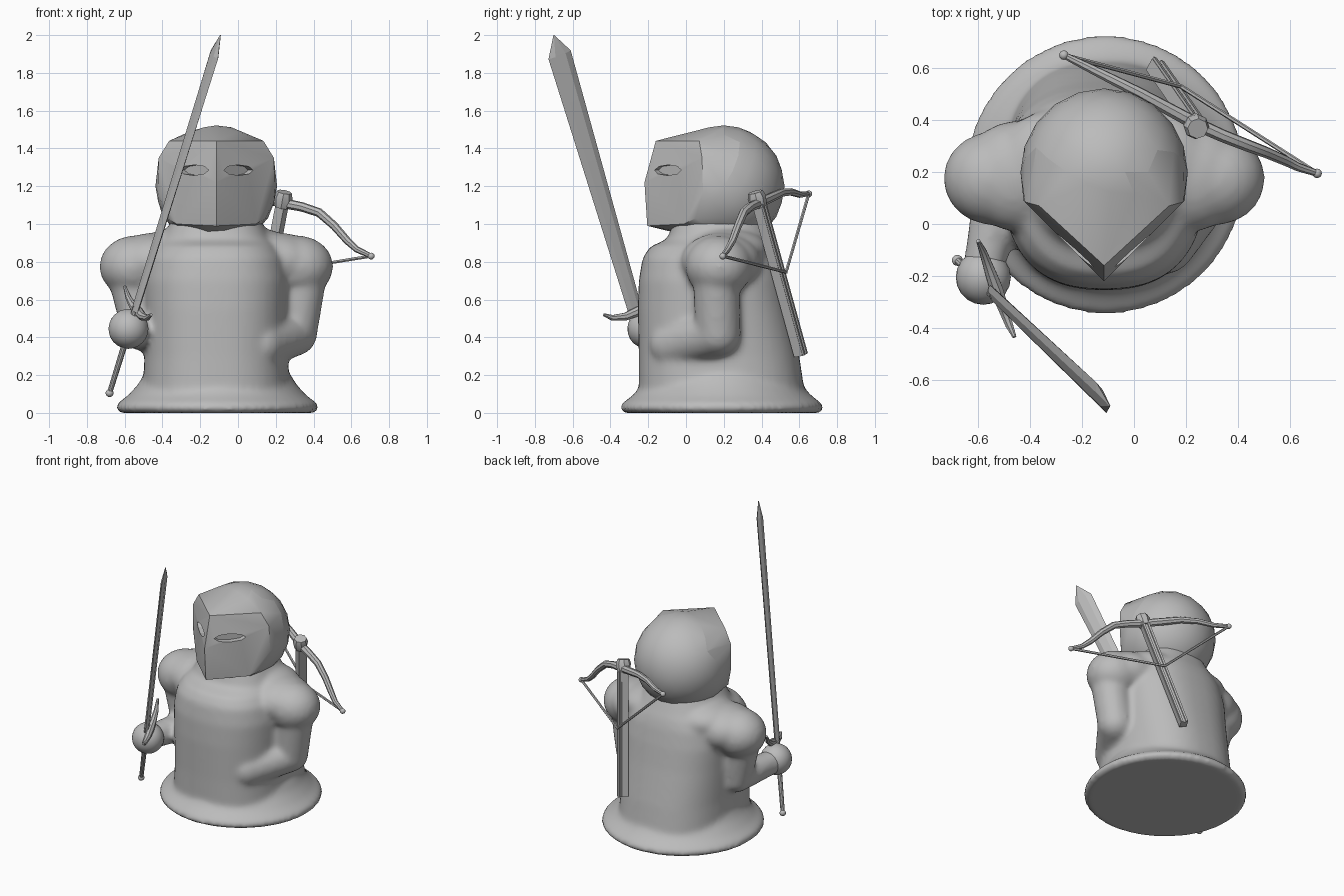
import bpy, bmesh, math
from mathutils import Vector as V, Matrix

if "Cube" in bpy.data.objects:
    bpy.data.objects.remove(bpy.data.objects["Cube"], do_unlink=True)

CX = -0.115  # the figure stands off centre
stone = bpy.data.materials.new("plain grey")
stone.use_nodes = True
stone.diffuse_color = (0.5, 0.5, 0.5, 1)
stone.node_tree.nodes["Principled BSDF"].inputs["Base Color"].default_value = (0.5, 0.5, 0.5, 1)


def finish(name, bm, angle=30):
    bmesh.ops.recalc_face_normals(bm, faces=bm.faces)
    me = bpy.data.meshes.new(name)
    bm.to_mesh(me)
    bm.free()
    ob = bpy.data.objects.new(name, me)
    bpy.context.collection.objects.link(ob)
    me.materials.append(stone)
    bpy.ops.object.select_all(action="DESELECT")
    ob.select_set(True)
    bpy.context.view_layer.objects.active = ob
    if angle:
        bpy.ops.object.shade_smooth_by_angle(angle=math.radians(angle))
    return ob


def ball(bm, c, r):
    m = Matrix.Translation(c) @ Matrix.Diagonal((*r, 1))
    bmesh.ops.create_icosphere(bm, subdivisions=3, radius=1, matrix=m)


def loft(bm, rings):
    rows = [[bm.verts.new(p) for p in ring] for ring in rings]
    n = len(rows[0])
    for a, b in zip(rows, rows[1:]):
        for i in range(n):
            j = (i + 1) % n
            bm.faces.new((a[i], a[j], b[j], b[i]))
    bm.faces.new(rows[0][::-1])
    bm.faces.new(rows[-1])


def tube(bm, path, radii, sides=12, up=(0, 0, 1)):
    path = [V(p) for p in path]
    rings = []
    for i, p in enumerate(path):
        d = (path[min(i + 1, len(path) - 1)] - path[max(i - 1, 0)]).normalized()
        u = V(up).cross(d).normalized()
        w = d.cross(u)
        angles = [2 * math.pi * (k + 0.5) / sides for k in range(sides)]
        rings.append([p + radii[i] * (math.cos(t) * u + math.sin(t) * w) for t in angles])
    loft(bm, rings)


def limb(bm, path, radii):
    for a, b, ra, rb in zip(path, path[1:], radii, radii[1:]):
        tube(bm, [a, b], [ra, rb], 16, up=(1, 0, 0.3))
        ball(bm, a, (ra,) * 3)
        ball(bm, b, (rb,) * 3)


def oval(t, power):
    c, s = math.cos(t), math.sin(t)
    return math.copysign(abs(c) ** (2 / power), c), math.copysign(abs(s) ** (2 / power), s)


# Robed body, shoulders, arms and flared foot, fused into one soft mass
bm = bmesh.new()
turn = [2 * math.pi * k / 48 for k in range(48)]
# height, half width, front depth and back depth of the robe
levels = [(0.1, 0.39, 0.42, 0.46), (0.3, 0.38, 0.42, 0.43), (0.55, 0.385, 0.425, 0.38),
          (0.7, 0.39, 0.42, 0.355), (0.82, 0.37, 0.4, 0.33), (0.88, 0.33, 0.36, 0.31),
          (0.92, 0.29, 0.27, 0.29), (1.03, 0.23, 0.23, 0.24)]
loft(bm, [[(CX + w * x, 0.17 + (front if y < 0 else back) * y, z)
           for x, y in (oval(t, 2.45) for t in turn)] for z, w, front, back in levels])
for s in (-1, 1):
    ball(bm, (CX + s * 0.43, 0.175, 0.775), (0.19, 0.18, 0.165))
    ball(bm, (CX + s * 0.33, 0.185, 0.8), (0.22, 0.215, 0.155))
    ball(bm, (CX + s * 0.2, 0.22, 0.86), (0.22, 0.22, 0.12))
limb(bm, [(CX + 0.46, 0.16, 0.72), (CX + 0.415, 0.17, 0.42), (CX + 0.23, -0.07, 0.36)],
     [0.125, 0.12, 0.125])
limb(bm, [(CX - 0.46, 0.16, 0.74), (CX - 0.4, 0.15, 0.43), (CX - 0.465, -0.18, 0.44)],
     [0.12, 0.1, 0.08])
foot = [(0.0, 0.515), (0.02, 0.54), (0.05, 0.53), (0.09, 0.475), (0.15, 0.42), (0.2, 0.39)]
loft(bm, [[(-0.11 + r * math.cos(t), 0.19 + r * math.sin(t), z) for t in turn] for z, r in foot])
body = finish("body_and_base", bm, None)
remesh = body.modifiers.new("fuse", "REMESH")
remesh.mode = "VOXEL"
remesh.voxel_size = 0.018
remesh.use_smooth_shade = True
soften = body.modifiers.new("soften", "SMOOTH")
soften.iterations = 8
soften.factor = 0.5

# Helmeted head: rounded back drawn forward to a ridged face plate
bm = bmesh.new()
ball(bm, (CX, 0.2, 1.2), (0.322,) * 3)
bmesh.ops.delete(bm, geom=[v for v in bm.verts if v.co.y < 0.11 or v.co.z < 0.91], context="VERTS")
for x, y, z in [(0, -0.16, 1.44), (0, -0.22, 1.22), (0, -0.205, 0.99), (0.25, 0.07, 1.44),
                (0.305, 0.085, 1.35), (0.31, 0.09, 1.17), (0.26, 0.05, 1.03), (0.21, -0.01, 1.0)]:
    for s in ((-1, 1) if x else (1,)):
        bm.verts.new((CX + s * x, y, z))
bmesh.ops.convex_hull(bm, input=bm.verts)
bmesh.ops.delete(bm, geom=[v for v in bm.verts if not v.link_faces], context="VERTS")
head = finish("helmeted_head", bm, 32)

# Eye slits cut into the face plate
bm = bmesh.new()
for s in (-1, 1):
    m = (Matrix.Translation((CX + s * 0.122, -0.1, 1.285)) @ Matrix.Rotation(s * math.pi / 4, 4, "Z")
         @ Matrix.Rotation(math.pi / 2, 4, "X") @ Matrix.Diagonal((0.105, 0.028, 1, 1)))
    bmesh.ops.create_cone(bm, segments=8, radius1=1, radius2=1, depth=0.08, cap_ends=True, matrix=m)
cutter = finish("eye_cutter", bm, None)
cutter.hide_render = True
cutter.hide_viewport = True
cut = head.modifiers.new("eye_slits", "BOOLEAN")
cut.operation = "DIFFERENCE"
cut.solver = "EXACT"
cut.object = cutter

# Hand gripping the sword
bm = bmesh.new()
ball(bm, (-0.58, -0.205, 0.445), (0.106,) * 3)
finish("sword_hand", bm)

# Sword: blade with a flat raised middle, curved guard, grip and pommel
tip, pommel = V((-0.093, -0.70, 2.0)), V((-0.68, -0.14, 0.105))
axis = (tip - pommel).normalized()
wide = V((0.3, -0.94, -0.4))
wide = (wide - wide.dot(axis) * axis).normalized()
thin = axis.cross(wide)
section = [(1, 0), (0.45, 1), (-0.45, 1), (-1, 0), (-0.45, -1), (0.45, -1)]
length = (tip - pommel).length
bm = bmesh.new()
loft(bm, [[pommel + axis * length * t + wide * w * a + thin * h * b for a, b in section]
          for t, w, h in [(0.23, 0.04, 0.014), (0.945, 0.066, 0.014), (1.0, 0.002, 0.002)]])
finish("sword_blade", bm, 10)
bm = bmesh.new()
tube(bm, [(-0.60, -0.065, 0.67), (-0.58, -0.11, 0.61), (-0.555, -0.18, 0.565), (-0.53, -0.25, 0.54),
          (-0.505, -0.32, 0.51), (-0.48, -0.39, 0.503), (-0.46, -0.435, 0.52)],
     [0.008, 0.016, 0.022, 0.027, 0.022, 0.016, 0.008], 8)
finish("sword_guard", bm)
bm = bmesh.new()
tube(bm, [pommel, pommel + axis * length * 0.24], [0.014, 0.018], 10)
ball(bm, pommel, (0.021,) * 3)
finish("sword_grip", bm)

# Crossbow slung on the back
top, end = V((0.24, 0.375, 1.14)), V((0.08, 0.605, 0.305))
tips = [V((-0.27, 0.65, 1.16)), V((0.705, 0.195, 0.83))]
across = tips[1] - tips[0]
bm = bmesh.new()
tube(bm, [end, top], [0.036, 0.036], 4, up=across)
rail = (top - end).cross(across).normalized()
rail *= 1 if rail.y > 0 else -1
for s in (-1, 1):
    off = rail * 0.028 + across.normalized() * s * 0.016
    tube(bm, [end + off, top + off], [0.01, 0.01], 4, up=across)
finish("crossbow_stock", bm)
bm = bmesh.new()
tube(bm, [top - (top - end) * 0.06, top, top + (top - end) * 0.035], [0.04, 0.05, 0.04], 8, up=across)
finish("crossbow_head", bm)
bm = bmesh.new()
tube(bm, [tips[0], (-0.18, 0.605, 1.155), (-0.08, 0.555, 1.17), (0.02, 0.505, 1.165), (0.12, 0.45, 1.14),
          (0.24, 0.385, 1.11), (0.34, 0.34, 1.09), (0.43, 0.305, 1.06), (0.51, 0.275, 0.99),
          (0.58, 0.245, 0.91), (0.63, 0.22, 0.865), tips[1]],
     [0.013, 0.017, 0.02, 0.022, 0.025, 0.027, 0.025, 0.024, 0.022, 0.02, 0.017, 0.013], 8, up=rail)
for p in tips:
    ball(bm, p, (0.018,) * 3)
finish("crossbow_bow", bm)
bm = bmesh.new()
tube(bm, [tips[0], (0.18, 0.53, 0.745), tips[1]], [0.009] * 3, 6, up=rail)
finish("crossbow_string", bm)
